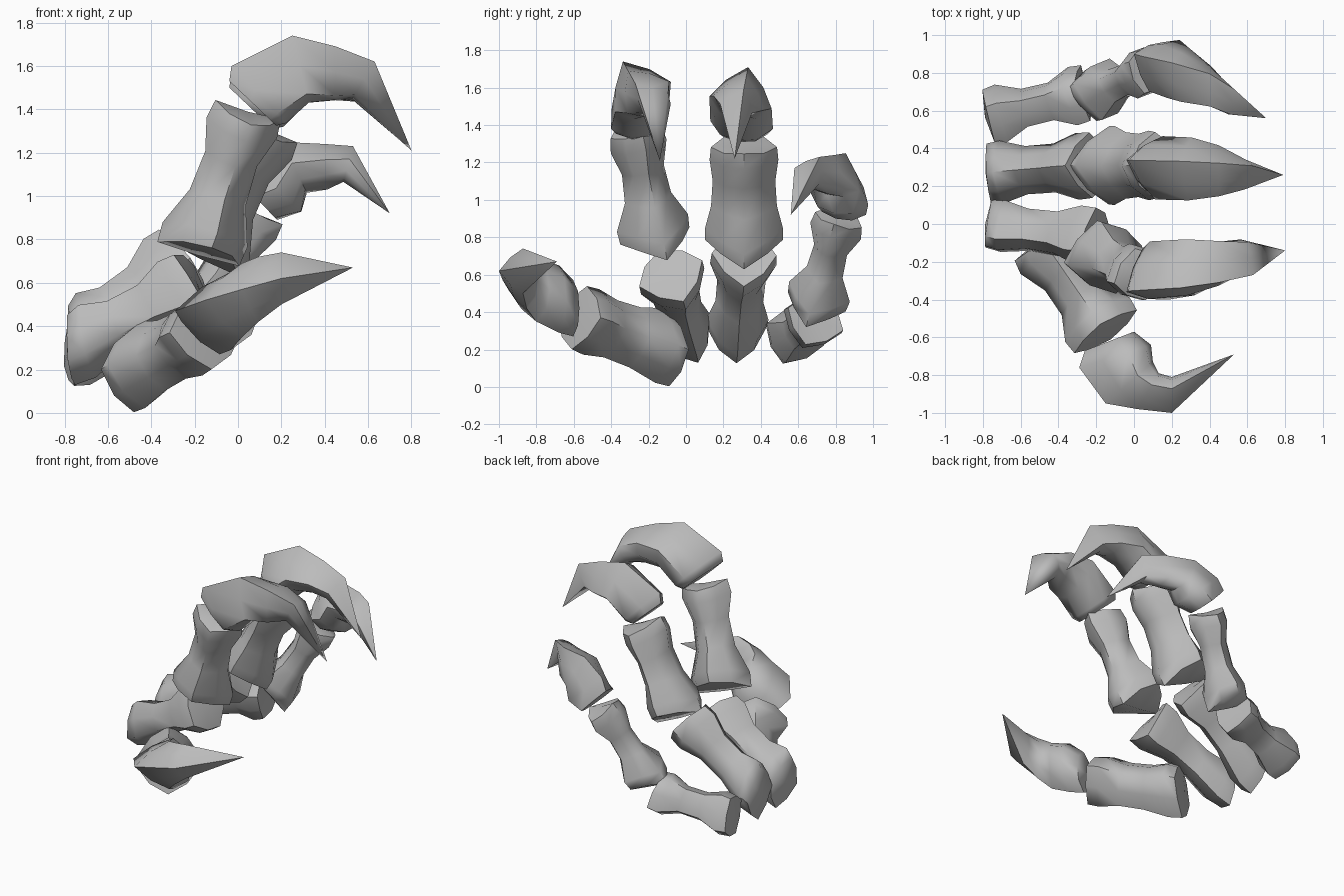
import bpy, bmesh, math
from mathutils import Vector, Quaternion

cube = bpy.data.objects.get("Cube")
if cube:
    bpy.data.objects.remove(cube, do_unlink=True)

SIDES = 8
CORNER = 0.86  # below 1 gives the oval section a ridge above and below
ACROSS_FINGER = Vector((0, 1, 0))
ACROSS_THUMB = Vector((0, 0, 1))

bone_grey = bpy.data.materials.new("bone grey")
bone_grey.use_nodes = True
colour = (0.5, 0.5, 0.5, 1)
bone_grey.diffuse_color = colour
bone_grey.node_tree.nodes["Principled BSDF"].inputs["Base Color"].default_value = colour


def cross_section(centre, side, up, shift):
    """Ridged oval ring whose two flanks are moved by shift."""
    points = []
    for i in range(SIDES):
        angle = 2 * math.pi * i / SIDES
        c, s = math.cos(angle), math.sin(angle)
        reach = CORNER if i % 2 else 1.0
        points.append(centre + (side * c + up * s) * reach + shift * abs(c))
    return points


def loft(name, rings, first_cap, last_cap):
    """Skin a row of rings and close both ends with a fan to a cap point."""
    bm = bmesh.new()
    rows = [[bm.verts.new(p) for p in ring] for ring in rings]
    start, end = bm.verts.new(first_cap), bm.verts.new(last_cap)
    for i in range(SIDES):
        j = (i + 1) % SIDES
        for a, b in zip(rows, rows[1:]):
            bm.faces.new((a[i], a[j], b[j], b[i]))
        bm.faces.new((start, rows[0][j], rows[0][i]))
        bm.faces.new((end, rows[-1][i], rows[-1][j]))
    bmesh.ops.recalc_face_normals(bm, faces=bm.faces[:])
    mesh = bpy.data.meshes.new(name)
    bm.to_mesh(mesh)
    bm.free()
    mesh.materials.append(bone_grey)
    obj = bpy.data.objects.new(name, mesh)
    bpy.context.collection.objects.link(obj)
    bpy.ops.object.select_all(action='DESELECT')
    obj.select_set(True)
    bpy.context.view_layer.objects.active = obj
    bpy.ops.object.shade_smooth_by_angle(angle=math.radians(60))


# Shared bone outline: position along the axis and how knuckled it is
BONE_OUTLINE = ((0, 0.9), (0.13, 1.1), (0.38, 0.05), (0.65, 0), (0.87, 1), (1, 0.85))


def bone(name, start, end, widths, depths, keels, waist, roll=0, level=0,
         across=ACROSS_FINGER):
    """Keels bend the ends into chevrons; level stands the near end upright."""
    start, end = Vector(start), Vector(end)
    axis = (end - start).normalized()
    lead = Vector((axis.x, axis.y, axis.z * (1 - level)))
    rings = []
    for t, knuckle in BONE_OUTLINE:
        along = lead.lerp(axis, min(1, 2 * t)).normalized()
        side = (across - along * across.dot(along)).normalized()
        side.rotate(Quaternion(along, math.radians(roll)))
        up = along.cross(side)
        w = (widths[0] + (widths[1] - widths[0]) * t) * (waist + (1 - waist) * knuckle)
        d = (depths[0] + (depths[1] - depths[0]) * t) * (0.7 + 0.3 * knuckle)
        keel = along * (keels[0] if t < 0.5 else keels[1]) * abs(2 * t - 1)
        rings.append(cross_section(start.lerp(end, t) - keel / 2, side * w, up * d, keel))
    loft(name, rings, start - axis * (0.02 + keels[0] / 3), end + axis * 0.01)


def claw(name, outline, tip, place, across=ACROSS_FINGER, tilt=0, drop=0, bend=2):
    """Outline rows: outer edge u, v, inner edge u, v, half width."""
    up_axis = Vector((0, 1, 0)) if across == ACROSS_THUMB else Vector((0, 0, 1))

    def point(u, v, lateral):
        return Vector((u, 0, 0)) + up_axis * (v - drop) + across * lateral

    rings = []
    for i, (u0, v0, u1, v1, width) in enumerate(outline):
        f = (i / len(outline)) ** bend
        lateral = place[0] + (place[1] - place[0]) * f
        outer, inner = point(u0, v0, lateral + tilt), point(u1, v1, lateral - tilt)
        up = (outer - inner) / 2
        side = (across - up * across.dot(up) / up.length_squared).normalized()
        rings.append(cross_section((outer + inner) / 2, side * width, up, up * -0.35))
    base = sum(rings[0], Vector()) / SIDES
    loft(name, rings, base, point(*tip, place[1]))


# Palm-side bones of the three fingers
LOWER = (0, 0.03)
bone("index_lower_bone", (-0.77, 0, 0.29), (-0.2, -0.08, 0.6), (0.14, 0.19), (0.18, 0.18),
     LOWER, 0.75, roll=22, level=0.9)
bone("middle_lower_bone", (-0.77, 0.27, 0.31), (-0.24, 0.31, 0.7), (0.16, 0.18), (0.19, 0.2),
     LOWER, 0.75, level=0.9)
bone("ring_lower_bone", (-0.77, 0.57, 0.27), (-0.27, 0.69, 0.36), (0.16, 0.17), (0.16, 0.15),
     LOWER, 0.65, roll=-20, level=0.9)

# Upper bones of the three fingers
UPPER = (0.08, -0.04)
bone("index_upper_bone", (-0.17, -0.16, 0.77), (0.04, -0.27, 1.38), (0.2, 0.15), (0.21, 0.17),
     UPPER, 0.7, roll=15)
bone("middle_upper_bone", (-0.15, 0.31, 0.75), (0.12, 0.31, 1.3), (0.21, 0.18), (0.2, 0.17),
     UPPER, 0.88)
bone("ring_upper_bone", (-0.2, 0.69, 0.42), (0.08, 0.82, 0.91), (0.17, 0.14), (0.16, 0.14),
     UPPER, 0.62, roll=-15)

# Thumb bone
bone("thumb_bone", (-0.48, -0.09, 0.2), (-0.15, -0.57, 0.37), (0.2, 0.18), (0.19, 0.21),
     (0, 0), 0.85, level=1, across=ACROSS_THUMB)

# Hooked claws
LONG_CLAW = ((-0.04, 1.53, 0.16, 1.34, 0.14), (-0.03, 1.6, 0.21, 1.35, 0.17),
             (0.25, 1.74, 0.32, 1.46, 0.17), (0.45, 1.69, 0.45, 1.48, 0.14),
             (0.63, 1.62, 0.54, 1.47, 0.09))
SHORT_CLAW = ((0, 1.08, 0.17, 0.9, 0.14), (0.04, 1.16, 0.29, 0.93, 0.16),
              (0.2, 1.25, 0.31, 1.03, 0.15), (0.4, 1.24, 0.41, 1.05, 0.12),
              (0.53, 1.23, 0.49, 1.08, 0.08))
THUMB_CLAW = ((-0.26, -0.67, 0, -0.57, 0.15), (-0.29, -0.76, 0.09, -0.64, 0.18),
              (-0.15, -0.95, 0.1, -0.73, 0.17), (0.02, -0.98, 0.13, -0.79, 0.15),
              (0.2, -1, 0.2, -0.81, 0.12))
claw("index_claw", LONG_CLAW, (0.8, 1.21), (-0.28, -0.14), tilt=-0.08)
claw("middle_claw", LONG_CLAW, (0.79, 1.25), (0.31, 0.26), tilt=0.03, drop=0.03)
claw("ring_claw", SHORT_CLAW, (0.7, 0.92), (0.85, 0.56), tilt=0.05)
claw("thumb_claw", THUMB_CLAW, (0.53, -0.69), (0.42, 0.67), ACROSS_THUMB, bend=1)
